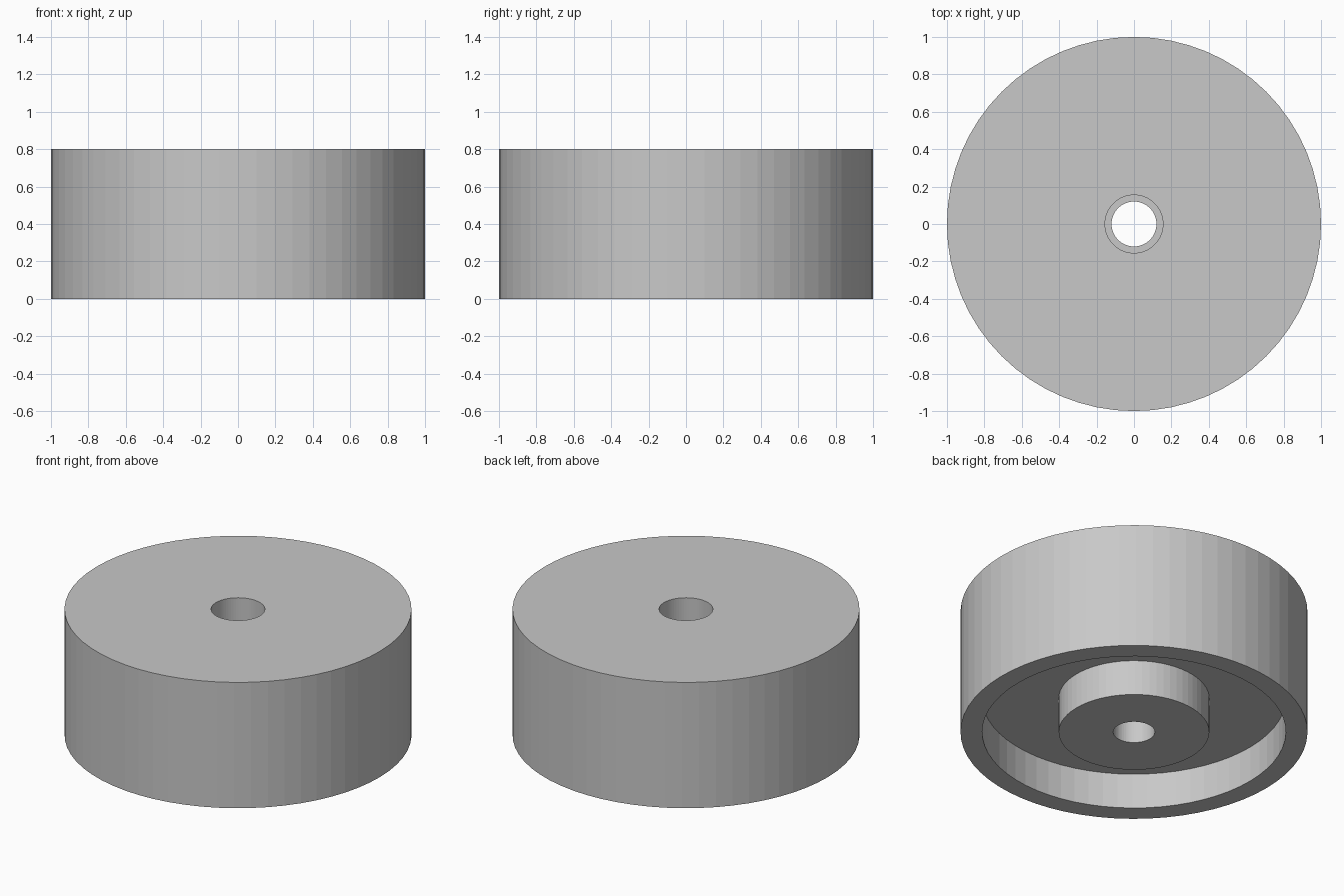
import bpy
import bmesh
import math

SEGMENTS = 64

cube = bpy.data.objects.get("Cube")
if cube:
    bpy.data.objects.remove(cube, do_unlink=True)

# Single plain grey material
grey = bpy.data.materials.new("light_grey")
grey.use_nodes = True
colour = (0.58, 0.58, 0.58, 1)
grey.diffuse_color = colour
grey.node_tree.nodes["Principled BSDF"].inputs["Base Color"].default_value = colour


def lathe(name, profile, material):
    """Revolve a closed (radius, height) profile around the z axis."""
    bm = bmesh.new()
    verts = [bm.verts.new((r, 0, z)) for r, z in profile]
    edges = [bm.edges.new((a, b)) for a, b in zip(verts, verts[1:] + verts[:1])]
    bmesh.ops.spin(bm, geom=verts + edges, cent=(0, 0, 0), axis=(0, 0, 1),
                   angle=math.tau, steps=SEGMENTS, use_merge=True)
    bmesh.ops.remove_doubles(bm, verts=bm.verts[:], dist=0.0001)
    bmesh.ops.recalc_face_normals(bm, faces=bm.faces[:])
    mesh = bpy.data.meshes.new(name)
    bm.to_mesh(mesh)
    bm.free()
    mesh.materials.append(material)
    obj = bpy.data.objects.new(name, mesh)
    bpy.context.collection.objects.link(obj)
    return obj


# Main dimensions
height = 0.8
outer, rim_inner, boss = 1.0, 0.875, 0.434
bore, counterbore = 0.12, 0.155
recess_top, shoulder = 0.225, 0.4

# Round body: outer wall, ring recess below, central boss, stepped bore
lathe("round_body", [
    (outer, height), (outer, 0),
    (rim_inner, 0), (rim_inner, recess_top),
    (boss, recess_top), (boss, 0),
    (bore, 0), (bore, shoulder),
    (counterbore, shoulder), (counterbore, height),
], grey)
